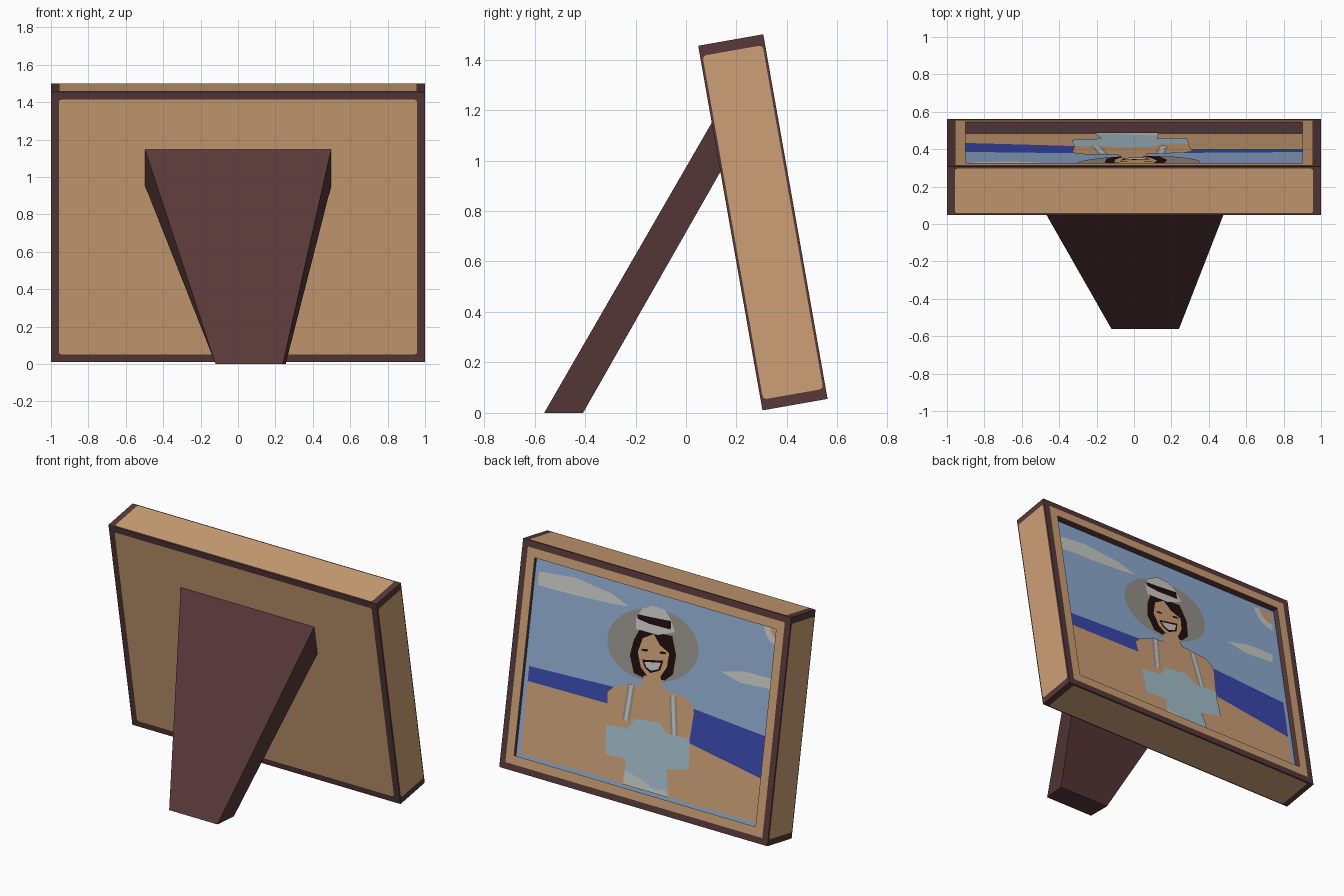
import bpy, bmesh, math
from mathutils import Matrix, Vector

if "Cube" in bpy.data.objects:
    bpy.data.objects.remove(bpy.data.objects["Cube"])


def mat(name, r, g, b):
    lin = lambda c: ((c / 255 + 0.055) / 1.055) ** 2.4 if c > 10 else c / 255 / 12.92
    m = bpy.data.materials.new(name)
    m.diffuse_color = (lin(r), lin(g), lin(b), 1)
    m.use_nodes = True
    m.node_tree.nodes["Principled BSDF"].inputs["Base Color"].default_value = m.diffuse_color
    return m


BROWN = mat("dark brown wood", 88, 57, 57)
TAN = mat("tan", 205, 160, 118)
SKY = mat("sky blue", 143, 171, 208)
SEA = mat("sea blue", 58, 72, 172)
WHITE = mat("off white", 203, 203, 201)
GREY = mat("straw grey", 150, 145, 138)
CLOTH = mat("pale blue cloth", 164, 190, 202)
HAIR = mat("near black", 32, 13, 15)

# Leaning frame space: x across as the viewer sees it, y up the frame, z out of the picture
W, H, D, RECESS = 1.0, 1.467, 0.262, 0.065
t = math.radians(10)
s, c = math.sin(t), math.cos(t)
LEAN = Matrix(((-1, 0, 0, 0), (0, -s, c, 0.303), (0, c, s, 0.01), (0, 0, 0, 1)))


def finish(bm, name, mats, lean=True):
    me = bpy.data.meshes.new(name)
    bm.to_mesh(me)
    bm.free()
    for m in mats:
        me.materials.append(m)
    ob = bpy.data.objects.new(name, me)
    bpy.context.collection.objects.link(ob)
    if lean:
        ob.matrix_world = LEAN
    return ob


# Frame body with a recessed opening; the recess floor is the sky
bm = bmesh.new()
bmesh.ops.create_cube(bm, size=1, matrix=Matrix.Translation((0, H / 2, D / 2))
                      @ Matrix.Diagonal((2 * W, H, D, 1)))
front = max(bm.faces, key=lambda f: f.calc_center_median().z)
bmesh.ops.inset_region(bm, faces=[front], thickness=0.1)
hole = bmesh.ops.extrude_discrete_faces(bm, faces=[front])["faces"][0]
bmesh.ops.translate(bm, verts=hole.verts, vec=(0, 0, -RECESS))
hole.material_index = 1
bmesh.ops.recalc_face_normals(bm, faces=bm.faces)
finish(bm, "frame_body", [BROWN, SKY])


# Tan panels with rounded corners laid on the outer faces
def panel(name, centre, ax, ay, hx, hy, r=0.015):
    centre, ax, ay = Vector(centre), Vector(ax), Vector(ay)
    centre += ax.cross(ay) * 0.002
    bm = bmesh.new()
    vs = []
    for q, (sx, sy) in enumerate(((1, 1), (-1, 1), (-1, -1), (1, -1))):
        for k in range(4):
            a = math.pi / 2 * (q + k / 3)
            vs.append(bm.verts.new(centre + ax * (sx * (hx - r) + r * math.cos(a))
                                   + ay * (sy * (hy - r) + r * math.sin(a))))
    bm.faces.new(vs)
    finish(bm, name, [TAN])


M, E = 0.042, 0.01
X, Y, Z = Vector((1, 0, 0)), Vector((0, 1, 0)), Vector((0, 0, 1))
panel("back_panel", (0, H / 2, 0), Y, X, H / 2 - M, W - M)
panel("top_panel", (0, H, D / 2), Z, X, D / 2 - E, W - M)
panel("bottom_panel", (0, 0, D / 2), X, Z, W - M, D / 2 - E)
panel("left_panel", (W, H / 2, D / 2), Y, Z, H / 2 - M, D / 2 - E)
panel("right_panel", (-W, H / 2, D / 2), Z, Y, D / 2 - E, H / 2 - M)

# Tan border round the picture opening
bm = bmesh.new()
rings = [[bm.verts.new((sx * (W - m), H / 2 + sy * (H / 2 - m), D + 0.002))
          for sx, sy in ((-1, -1), (1, -1), (1, 1), (-1, 1))] for m in (M, 0.1)]
for i in range(4):
    j = (i + 1) % 4
    bm.faces.new((rings[0][i], rings[0][j], rings[1][j], rings[1][i]))
finish(bm, "front_border", [TAN])


# Painted picture: flat shapes stacked in thin layers
def shape(name, m, layer, pts):
    bm = bmesh.new()
    f = bm.faces.new([bm.verts.new((x, y, D - RECESS + 0.0012 * layer)) for x, y in pts])
    f.normal_update()
    if f.normal.z < 0:
        f.normal_flip()
    bmesh.ops.triangulate(bm, faces=[f])
    finish(bm, name, [m])


def oval(cx, cy, rx, ry, tilt=0.0, a0=0, a1=360, n=32):
    return [(cx + rx * math.cos(a), cy + ry * math.sin(a) + tilt * math.cos(a))
            for a in (math.radians(a0 + (a1 - a0) * i / n) for i in range(n))]


# Beach, sea, clouds and sun
shape("sand", TAN, 1, [(-.9, .1), (.9, .1), (.9, .4), (.33, .49), (-.3, .58), (-.9, .57)])
shape("sea", SEA, 2, [(-.9, .66), (-.3, .685), (.32, .697), (.9, .655),
                      (.9, .38), (.33, .473), (-.3, .572), (-.9, .565)])
shape("cloud_left", WHITE, 1, [(-.9, 1.267), (-.636, 1.295), (-.355, 1.262), (-.229, 1.213),
                               (-.347, 1.2), (-.622, 1.185), (-.9, 1.179)])
shape("cloud_right", WHITE, 1, [(.488, .978), (.67, 1.023), (.864, 1.026), (.857, .96), (.642, .945)])
for nm, m, lay, r in (("sun_glow", WHITE, 1, .135), ("sun", TAN, 2, .09)):
    shape(nm, m, lay, [(.9, 1.367)] + [(.9 - r * math.cos(a), 1.367 - r * math.sin(a))
                                       for a in (math.pi / 2 * i / 8 for i in range(9))])

# Figure: body and clothes
shape("hat_brim", GREY, 3, oval(-.02, 1.018, .335, .232, .035))
shape("skin_body", TAN, 5, [(-.062, .815), (.063, .833), (.086, .768), (.26, .753), (.315, .72),
                            (.329, .673), (.319, .5), (-.166, .44), (-.29, .44), (-.312, .643),
                            (-.265, .693), (-.135, .739), (-.068, .745)])
shape("top_cloth", CLOTH, 6, [(-.295, .44), (-.139, .453), (-.089, .53), (.089, .549), (.155, .494),
                              (.319, .502), (.334, .312), (.174, .273), (.21, .1), (-.13, .1),
                              (-.125, .263), (-.281, .256)])
shape("shorts", WHITE, 7, [(-.13, .1), (.21, .1), (.18, .14), (.09, .125), (.0, .165), (-.125, .19)])
for side, (x0, y0, x1, y1) in (("left", (-.142, .735, -.157, .5)), ("right", (.165, .745, .205, .496))):
    for part, m, lay, w in (("strap", GREY, 6, .027), ("strap_stripe", WHITE, 7, .012)):
        shape(f"{part}_{side}", m, lay, [(x0 - w, y0), (x0 + w, y0), (x1 + w, y1), (x1 - w, y1)])

# Figure: head and hat
shape("hair", HAIR, 4, [(-.124, 1.1), (.114, 1.11), (.156, .998), (.148, .874), (.095, .822),
                        (-.053, .798), (-.136, .81), (-.179, .915), (-.161, 1.017)])
shape("face", TAN, 5, [(-.097, 1.045), (-.02, 1.09), (.032, 1.032), (.105, 1.0), (.1, .909),
                       (.056, .831), (-.017, .803), (-.09, .86), (-.123, .949)])
shape("mouth", HAIR, 6, [(-.085, .91), (.07, .942), (.053, .875), (-.014, .842), (-.06, .865)])
shape("teeth", WHITE, 7, [(-.068, .9), (.055, .925), (.04, .88), (-.012, .857), (-.048, .872)])
for side, x, y in (("left", -.073, .974), ("right", .06, .99)):
    shape("eye_" + side, HAIR, 6, oval(x, y, .026, .008, .004, n=10))
shape("hat_crown", WHITE, 6, [(-.16, 1.16), (-.125, 1.226), (-.047, 1.265), (.043, 1.261),
                              (.094, 1.209), (.132, 1.141), (.01, 1.092), (-.154, 1.09)])
shape("hat_band", HAIR, 7, [(-.15, 1.185), (-.061, 1.19), (.095, 1.203), (.1, 1.15),
                            (-.056, 1.146), (-.15, 1.157)])

# Tapered, slightly lopsided prop behind the frame
bm = bmesh.new()
loops = [[bm.verts.new(p) for p in ring] for ring in (
    [(-.5, .105, 1.155), (.5, .105, 1.155), (.24, -.562, 0), (-.12, -.562, 0)],
    [(-.5, .139, .96), (.5, .139, .96), (.255, -.408, 0), (-.12, -.408, 0)])]
for ring in loops:
    bm.faces.new(ring)
for i in range(4):
    j = (i + 1) % 4
    bm.faces.new((loops[0][i], loops[0][j], loops[1][j], loops[1][i]))
bmesh.ops.recalc_face_normals(bm, faces=bm.faces)
finish(bm, "prop_stand", [BROWN], lean=False)
